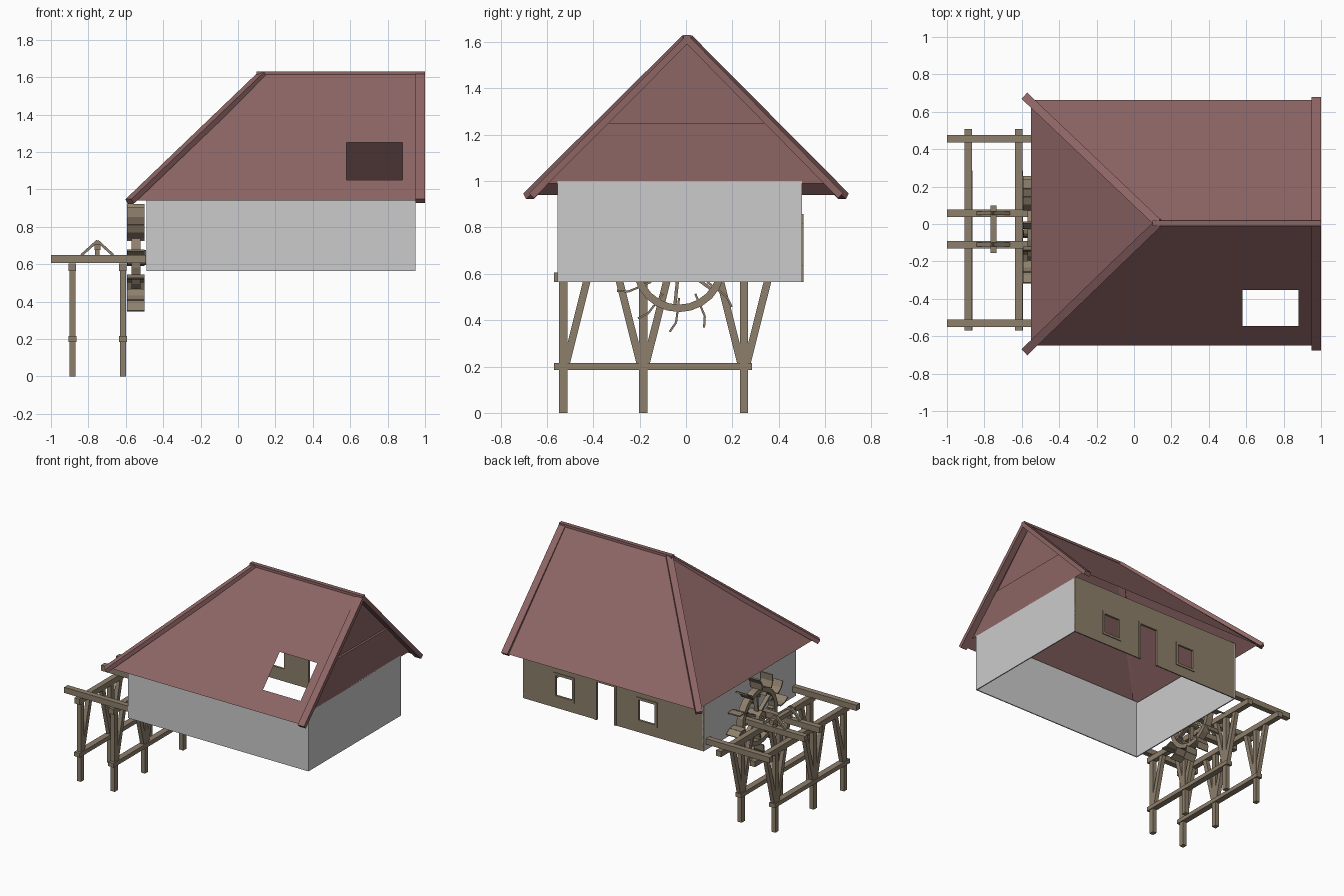
import bpy, bmesh
from math import sin, cos, pi, radians
from mathutils import Vector, Matrix

if "Cube" in bpy.data.objects:
    bpy.data.objects.remove(bpy.data.objects["Cube"])


def material(name, color):
    m = bpy.data.materials.new(name)
    m.diffuse_color = (*color, 1)
    m.use_nodes = True
    m.node_tree.nodes["Principled BSDF"].inputs["Base Color"].default_value = m.diffuse_color
    return m


ROOF = material("roof_red", (0.27, 0.13, 0.13))
WOOD = material("wood", (0.27, 0.215, 0.15))


def finish(name, bm, mat):
    me = bpy.data.meshes.new(name)
    bm.to_mesh(me)
    bm.free()
    ob = bpy.data.objects.new(name, me)
    if mat:
        me.materials.append(mat)
    bpy.context.collection.objects.link(ob)
    return ob


def add_box(bm, lo, hi):
    lo, hi = Vector(lo), Vector(hi)
    s = hi - lo
    bmesh.ops.create_cube(bm, size=1, matrix=Matrix.Translation((lo + hi) / 2) @ Matrix.Diagonal((*s, 1)))


def add_beam(bm, p, q, w, h, up=(0, 0, 1)):
    # box from p to q, h measured towards "up", w across it
    p, q = Vector(p), Vector(q)
    d = (q - p).normalized()
    side = d.cross(Vector(up)).normalized()
    n = side.cross(d)
    rot = Matrix((d, side, n)).transposed().to_4x4()
    bmesh.ops.create_cube(bm, size=1, matrix=Matrix.Translation((p + q) / 2) @ rot
                          @ Matrix.Diagonal(((q - p).length, w, h, 1)))


def boxes(name, items, mat=None):
    bm = bmesh.new()
    for lo, hi in items:
        add_box(bm, lo, hi)
    return finish(name, bm, mat)


def beams(name, items, mat):
    bm = bmesh.new()
    for it in items:
        add_beam(bm, *it)
    return finish(name, bm, mat)


def polygons(name, polys, mat):
    bm = bmesh.new()
    for p in polys:
        bm.faces.new([bm.verts.new(v) for v in p])
    bmesh.ops.remove_doubles(bm, verts=bm.verts[:], dist=0.0001)
    return finish(name, bm, mat)


# plaster walls, open below
X0, X1, Y0, Y1, Z0, Z1, T = -0.49, 0.95, -0.555, 0.5, 0.565, 1.0, 0.008
boxes("front_wall", [((X0, Y0, Z0), (X1, Y0 + T, Z1))])
boxes("left_wall", [((X0, Y0, Z0), (X0 + T, Y1, Z1 - 0.01))])
boxes("right_wall", [((X1 - T, Y0, Z0), (X1, Y1, Z1))])

# timber back wall with two windows and a door
WINDOWS, DOOR = [(-0.105, 0.025), (0.555, 0.685)], (0.22, 0.36)
WB, WT, DT = 0.655, 0.80, 0.84
xs = [X0, *WINDOWS[0], *DOOR, *WINDOWS[1], X1]
parts = [((xs[i], Y1 - T, Z0), (xs[i + 1], Y1, Z1)) for i in (0, 2, 4, 6)]
for a, b in WINDOWS:
    parts += [((a, Y1 - T, Z0), (b, Y1, WB)), ((a, Y1 - T, WT), (b, Y1, Z1))]
parts.append(((DOOR[0], Y1 - T, DT), (DOOR[1], Y1, Z1)))
boxes("back_wall", parts, WOOD)
F = 0.018
for i, (a, b, lo, hi) in enumerate([(*WINDOWS[0], WB, WT), (*WINDOWS[1], WB, WT), (*DOOR, Z0, DT)]):
    yy = (Y1 - 0.01, Y1 + 0.006)
    fr = [((a - F, yy[0], lo), (a, yy[1], hi)), ((b, yy[0], lo), (b + F, yy[1], hi)),
          ((a - F, yy[0], hi), (b + F, yy[1], hi + F))]
    if i < 2:
        fr.append(((a - F, yy[0], lo - F), (b + F, yy[1], lo)))
    boxes("door_frame" if i == 2 else "window_frame", fr, WOOD)

# roof: two slopes, left hip, skylight opening in the front slope
RX, RE, EX, RZ, EZ = 0.12, 1.0, -0.55, 1.625, 0.94
YF, YB, YR = -0.65, 0.662, 0.005


def slope(x, z, front=True):
    t = (RZ - z) / (RZ - EZ)
    return (x, YR + ((YF if front else YB) - YR) * t, z)


H0, H1, HB, HT = 0.58, 0.88, 1.05, 1.25
polygons("roof_front", [
    [slope(EX, EZ), slope(H0, EZ), slope(H0, HB), slope(H0, HT), slope(H0, RZ), slope(RX, RZ)],
    [slope(H0, EZ), slope(H1, EZ), slope(H1, HB), slope(H0, HB)],
    [slope(H0, HT), slope(H1, HT), slope(H1, RZ), slope(H0, RZ)],
    [slope(H1, EZ), slope(RE, EZ), slope(RE, RZ), slope(H1, RZ), slope(H1, HT), slope(H1, HB)]], ROOF)
polygons("roof_back", [[slope(RE, EZ, 0), slope(EX, EZ, 0), slope(RX, RZ, 0), slope(RE, RZ, 0)]], ROOF)
polygons("roof_hip", [[slope(EX, EZ, 0), slope(EX, EZ), slope(RX, RZ)]], ROOF)

# gable: lower boarding and slightly recessed upper boarding
polygons("gable_lower", [[slope(0.95, 0.99), slope(0.95, 0.99, 0), slope(0.95, 1.25, 0), slope(0.95, 1.25)]], ROOF)
polygons("gable_upper", [[slope(0.935, 1.25), slope(0.935, 1.25, 0), slope(0.935, RZ)],
                         [slope(0.935, 1.25), slope(0.95, 1.25), slope(0.95, 1.25, 0), slope(0.935, 1.25, 0)]], ROOF)

# ridge, hip caps and barge boards
beams("ridge_cap", [((0.10, YR, 1.622), (RE, YR, 1.622), 0.03, 0.018)], ROOF)
for s in (-1, 1):
    beams("hip_cap", [((0.13, YR, 1.615), (-0.58, s * 0.68, 0.935), 0.045, 0.03)], ROOF)
    beams("barge_board", [((0.975, YR, 1.612), (0.975, s * 0.667, 0.937), 0.05, 0.03)], ROOF)

# trestles carrying the water channel
for x in (-0.885, -0.615):
    boxes("trestle_posts", [((x - 0.016, y - 0.018, 0), (x + 0.016, y + 0.018, 0.6))
                            for y in (-0.53, -0.185, 0.25)], WOOD)
    boxes("trestle_cap", [((x - 0.02, -0.57, 0.565), (x + 0.02, 0.507, 0.605))], WOOD)
    boxes("trestle_rail", [((x - 0.022, -0.57, 0.185), (x + 0.022, 0.285, 0.215))], WOOD)
    beams("trestle_braces", [((x, y + s * 0.012, 0.21), (x, y + s * 0.105, 0.58), 0.032, 0.03, (1, 0, 0))
                             for y, s in [(-0.53, 1), (-0.185, -1), (-0.185, 1), (0.25, -1), (0.25, 1)]], WOOD)
boxes("channel_beams", [((-1, y - 0.02, 0.607), (-0.492, y + 0.02, 0.648))
                        for y in (-0.53, -0.11, 0.058, 0.455)], WOOD)

# small A-frames on the middle beams with a cross bar
for y in (-0.11, 0.058):
    beams("a_frame", [((-0.752, y, 0.725), (-0.752 + s * 0.085, y, 0.648), 0.02, 0.014) for s in (-1, 1)], WOOD)
    beams("a_frame_post", [((-0.752, y, 0.64), (-0.752, y, 0.725), 0.022, 0.025, (1, 0, 0))], WOOD)
boxes("cross_bar", [((-0.767, -0.155, 0.675), (-0.735, 0.1, 0.705))], WOOD)

# water wheel
WX, WY, WZ = -0.545, -0.03, 0.635


def polar(x, r, a):
    return (x, WY + r * cos(a), WZ + r * sin(a))


def ring(name, r0, r1, x0, x1, n=24):
    bm = bmesh.new()
    prof = [(x0, r0), (x0, r1), (x1, r1), (x1, r0)]
    v = [[bm.verts.new(polar(x, r, 2 * pi * i / n)) for x, r in prof] for i in range(n)]
    for i in range(n):
        for k in range(4):
            bm.faces.new((v[i][k], v[i][k - 1], v[i - 1][k - 1], v[i - 1][k]))
    bmesh.ops.recalc_face_normals(bm, faces=bm.faces[:])
    finish(name, bm, WOOD)


ring("wheel_rim", 0.168, 0.2, -0.57, -0.52)
ring("wheel_hub", 0.008, 0.04, -0.59, -0.492, 12)
ANG = [radians(24 + 30 * i) for i in range(12)]
beams("wheel_spokes", [(polar(WX, 0.03, a), polar(WX, 0.18, a), 0.014, 0.03, (1, 0, 0)) for a in ANG[::2]], WOOD)
PADDLE = [(0.14, 6), (0.2, 4), (0.245, 3), (0.288, -2)]
bm = bmesh.new()
for a in ANG:
    for (r0, d0), (r1, d1) in zip(PADDLE, PADDLE[1:]):
        add_beam(bm, polar(WX - 0.002, r0, a + radians(d0)), polar(WX - 0.002, r1, a + radians(d1)),
                 0.009, 0.045 if r0 < 0.19 else 0.094, (1, 0, 0))
finish("wheel_paddles", bm, WOOD)
